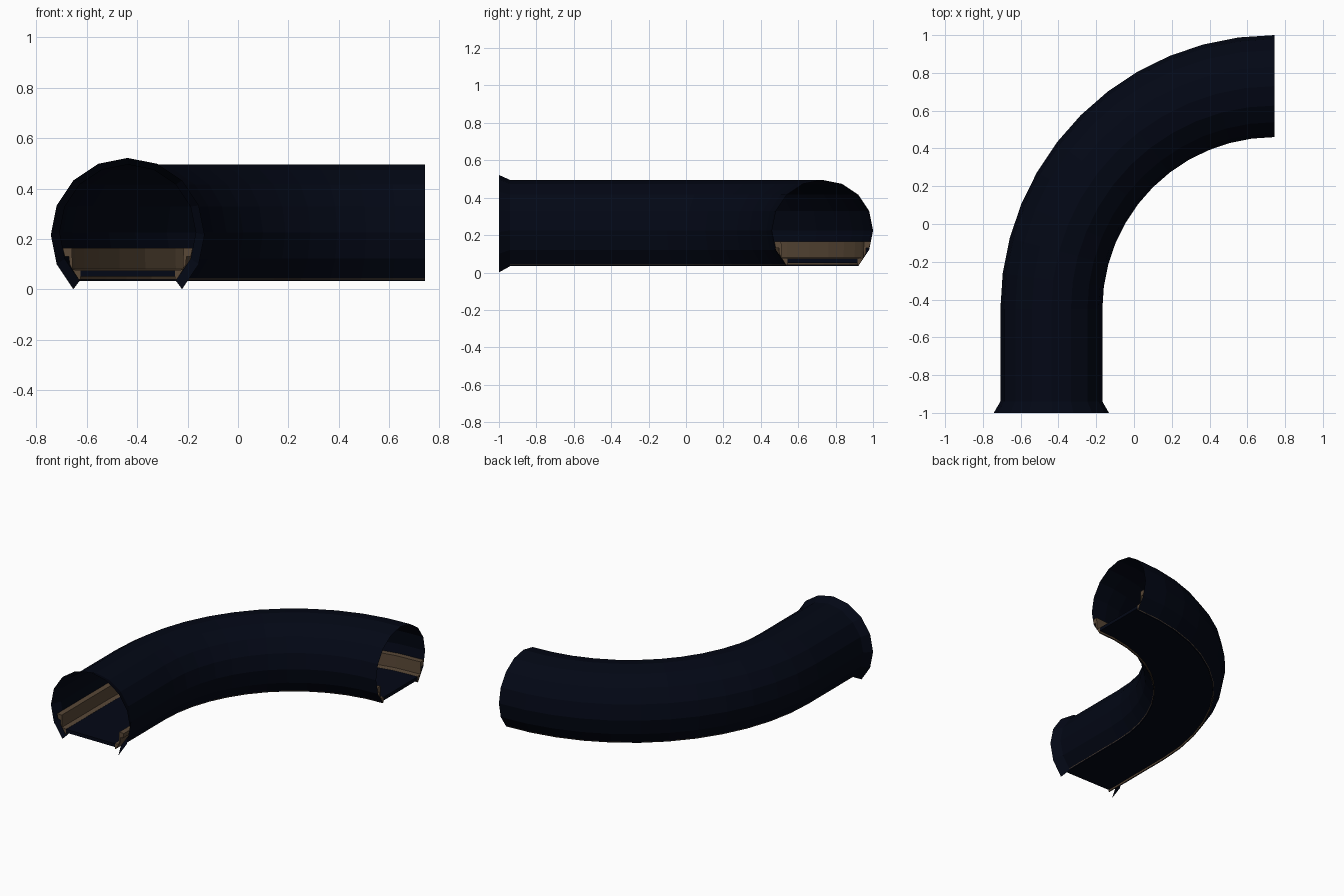
import bpy, bmesh, math

if "Cube" in bpy.data.objects:
    bpy.data.objects.remove(bpy.data.objects["Cube"])

CX, END_X, ARC_Y, R = -0.4375, 0.7425, -0.45, 1.18


def material(name, rgb):
    m = bpy.data.materials.new(name)
    m.diffuse_color = (*rgb, 1)
    m.use_nodes = True
    m.node_tree.nodes["Principled BSDF"].inputs["Base Color"].default_value = m.diffuse_color
    return m


navy = material("navy", (0.0008, 0.0022, 0.0075))
wood = material("wood", (0.10, 0.065, 0.038))

# Path stations: (x, y, heading angle); straight run, then a quarter turn in 12 steps
path = [(CX, -1.0, 0.0), (CX, -0.94, 0.0)]
for i in range(13):
    a = math.radians(7.5 * i)
    path.append((END_X - R * math.cos(a), ARC_Y + R * math.sin(a), a))


def sweep(name, sections, mat, closed):
    """Skin one (offset, z) section per path station; closed sections get end caps."""
    bm = bmesh.new()
    rings = []
    for (x, y, a), sec in zip(path, sections):
        rings.append([bm.verts.new((x + o * math.cos(a), y - o * math.sin(a), z))
                      for o, z in sec])
    n = len(rings[0])
    for r0, r1 in zip(rings, rings[1:]):
        for j in range(n if closed else n - 1):
            k = (j + 1) % n
            bm.faces.new((r0[j], r0[k], r1[k], r1[j]))
    if closed:
        bm.faces.new(rings[0])
        bm.faces.new(rings[-1])
    bmesh.ops.recalc_face_normals(bm, faces=bm.faces)
    me = bpy.data.meshes.new(name)
    bm.to_mesh(me)
    bm.free()
    me.materials.append(mat)
    ob = bpy.data.objects.new(name, me)
    bpy.context.collection.objects.link(ob)
    return ob


def tube_section(r, zc):
    """Three quarters of a 16-sided circle, open at the bottom."""
    angles = [math.radians(-45 + 22.5 * i) for i in range(13)]
    return [(r * math.cos(t), zc + r * math.sin(t)) for t in angles]


# Tunnel shell with a flared mouth at the front
mouth = tube_section(0.305, 0.2165)
body = tube_section(0.27, 0.225)
sweep("tunnel_shell", [mouth] + [body] * (len(path) - 1), navy, False)

# Flat roadway in the bottom of the tunnel, between the rail feet
road = [(-0.188, 0.052), (0.188, 0.052), (0.188, 0.075), (-0.188, 0.075)]
sweep("roadway", [road] * len(path), navy, True)

# Wooden side rails: foot, upright and outward rim, all inside the shell
rail = [(0.188, 0.04), (0.195, 0.04), (0.217, 0.075), (0.231, 0.1), (0.233, 0.13),
        (0.25, 0.13), (0.258, 0.165), (0.221, 0.165), (0.219, 0.08), (0.212, 0.078), (0.188, 0.076)]
for side, name in ((-1, "outer_rail"), (1, "inner_rail")):
    sweep(name, [[(side * o, z) for o, z in rail]] * len(path), wood, True)
